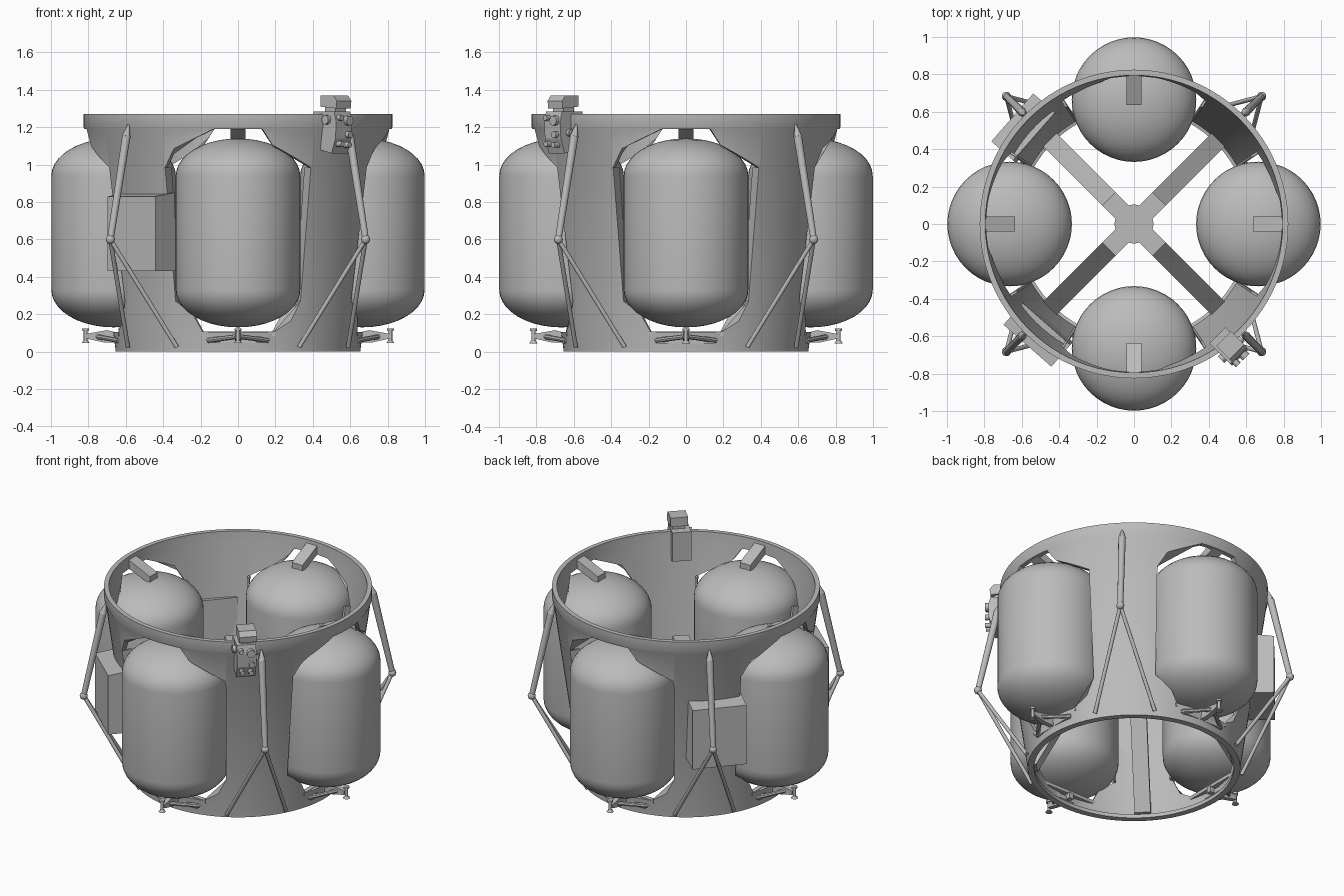
import bpy, bmesh, math
from mathutils import Vector, Matrix

if "Cube" in bpy.data.objects:
    bpy.data.objects.remove(bpy.data.objects["Cube"])

grey = bpy.data.materials.new("plain_grey")
grey.use_nodes = True
grey.diffuse_color = (0.5, 0.5, 0.5, 1)
grey.node_tree.nodes["Principled BSDF"].inputs["Base Color"].default_value = (0.5, 0.5, 0.5, 1)


def finish(name, bm, smooth=None):
    """Turn a bmesh into a named object, optionally smooth shaded."""
    bmesh.ops.recalc_face_normals(bm, faces=bm.faces)
    me = bpy.data.meshes.new(name)
    bm.to_mesh(me)
    bm.free()
    me.materials.append(grey)
    ob = bpy.data.objects.new(name, me)
    bpy.context.collection.objects.link(ob)
    if smooth:
        smooth_shade(ob, smooth)
    return ob


def activate(ob):
    bpy.ops.object.select_all(action='DESELECT')
    ob.select_set(True)
    bpy.context.view_layer.objects.active = ob


def smooth_shade(ob, deg):
    activate(ob)
    bpy.ops.object.shade_smooth_by_angle(angle=math.radians(deg))


def turn(deg):
    return Matrix.Rotation(math.radians(deg), 4, 'Z')


def lathe(bm, profile, segs, closed, offset=(0, 0, 0)):
    """Spin (radius, z) points around a vertical axis."""
    verts = [bm.verts.new((r, 0, z)) for r, z in profile]
    n = len(verts)
    pairs = [(i, (i + 1) % n) for i in range(n if closed else n - 1)]
    edges = [bm.edges.new((verts[a], verts[b])) for a, b in pairs]
    bmesh.ops.spin(bm, geom=verts + edges, cent=(0, 0, 0), axis=(0, 0, 1),
                   angle=2 * math.pi, steps=segs, use_merge=True)
    bmesh.ops.remove_doubles(bm, verts=bm.verts, dist=1e-5)
    bmesh.ops.translate(bm, verts=bm.verts, vec=offset)


def prism(bm, pts, y0, y1, m):
    """Extrude an (x, z) outline along y, then place it with matrix m."""
    a = [bm.verts.new(m @ Vector((x, y0, z))) for x, z in pts]
    b = [bm.verts.new(m @ Vector((x, y1, z))) for x, z in pts]
    bm.faces.new(a)
    bm.faces.new(b[::-1])
    for i in range(len(pts)):
        j = (i + 1) % len(pts)
        bm.faces.new((a[j], a[i], b[i], b[j]))


def box(bm, x0, x1, y0, y1, z0, z1, m):
    prism(bm, [(x0, z0), (x1, z0), (x1, z1), (x0, z1)], y0, y1, m)


def rod(bm, p, q, r1, r2, m, segs=12):
    """Round bar from p to q."""
    p, q = Vector(p), Vector(q)
    d = q - p
    place = m @ Matrix.Translation((p + q) / 2) @ d.to_track_quat('Z', 'Y').to_matrix().to_4x4()
    bmesh.ops.create_cone(bm, cap_ends=True, segments=segs, radius1=r1, radius2=r2,
                          depth=d.length, matrix=place)


def cone_radius(z):
    return 0.655 + (0.82 - 0.655) * z / 1.19


# Conical shell with four openings (local x points outward from the axis)
bm = bmesh.new()
lathe(bm, [(0.655, 0), (0.656, 0.02), (0.82, 1.19), (0.825, 1.2), (0.825, 1.27),
           (0.795, 1.27), (0.79, 1.19), (0.632, 0.03), (0.615, 0.025), (0.615, 0)], 96, True)
shell = finish("conical_shell", bm)

half = [(0.13, 1.19), (0.39, 0.985), (0.335, 0.27), (0.19, 0.105)]
outline = half + [(-w, z) for w, z in reversed(half)]
bm = bmesh.new()
for k in range(4):
    rings = []
    for d in (0.35, 1.1):
        rings.append([bm.verts.new(turn(90 * k) @ Vector(
            (d, w * d / math.sqrt(cone_radius(z) ** 2 - w * w), z))) for w, z in outline])
    a, b = rings
    bm.faces.new(a)
    bm.faces.new(b[::-1])
    for i in range(8):
        j = (i + 1) % 8
        bm.faces.new((a[j], a[i], b[i], b[j]))
cutter = finish("opening_cutter", bm)
cutter.hide_render = True
mod = shell.modifiers.new("openings", 'BOOLEAN')
mod.object, mod.operation, mod.solver = cutter, 'DIFFERENCE', 'EXACT'
activate(shell)
bpy.ops.object.modifier_apply(modifier=mod.name)
bpy.data.objects.remove(cutter)
smooth_shade(shell, 30)

# Inward frame rails along the sides of each opening
bm = bmesh.new()
for k in range(4):
    for s in (-1, 1):
        quad = []
        for w, z in (half[1], half[2]):
            x = math.sqrt(cone_radius(z) ** 2 - w * w)
            for f, side in ((0.985, 0), (0.91, 0), (0.91, 0.014), (0.985, 0.014)):
                quad.append(bm.verts.new(turn(90 * k) @ Vector((x * f, s * (w * f + side), z))))
        a, b = quad[:4], quad[4:]
        bm.faces.new(a)
        bm.faces.new(b[::-1])
        for i in range(4):
            j = (i + 1) % 4
            bm.faces.new((a[j], a[i], b[i], b[j]))
finish("opening_frame_rails", bm)

# Four domed tanks
R, dome = 0.333, 0.2
top = [(R * math.cos(t), 0.94 + dome * math.sin(t))
       for t in [math.pi / 2 * i / 10 for i in range(10)]] + [(0, 1.14)]
profile = [(r, 1.27 - z) for r, z in reversed(top)] + top
for k, name in enumerate(("left", "back", "right", "front")):
    p = turn(90 * k) @ Vector((0.665, 0, 0))
    bm = bmesh.new()
    lathe(bm, profile, 48, False, p)
    finish("tank_" + name, bm, 40)

    m = turn(90 * k)
    # Sloping bracket from the rim to the tank top
    bm = bmesh.new()
    prism(bm, [(0.635, 1.125), (0.80, 1.19), (0.80, 1.25), (0.635, 1.175)], -0.04, 0.04, m)
    finish("tank_bracket_" + name, bm)

    # Lower outrigger with a foot pin
    bm = bmesh.new()
    prism(bm, [(0.60, 0.05), (0.72, 0.05), (0.81, 0.07), (0.81, 0.095), (0.70, 0.115), (0.60, 0.09)],
          -0.016, 0.016, m)
    box(bm, 0.61, 0.64, -0.2, 0.2, 0.085, 0.108, m)
    box(bm, 0.63, 0.66, -0.15, 0.15, 0.045, 0.075, m)
    for s in (-1, 1):
        rod(bm, (0.64, s * 0.16, 0.06), (0.75, s * 0.01, 0.08), 0.013, 0.013, m, 8)
    rod(bm, (0.815, 0, 0.05), (0.815, 0, 0.125), 0.010, 0.010, m)
    rod(bm, (0.815, 0, 0.045), (0.815, 0, 0.06), 0.022, 0.012, m)
    rod(bm, (0.815, 0, 0.112), (0.815, 0, 0.125), 0.018, 0.018, m)
    finish("outrigger_" + name, bm, 35)

# Outer tripod struts on the diagonals
for k, name in enumerate(("back_left", "back_right", "front_right", "front_left")):
    m = turn(45 + 90 * k)
    bm = bmesh.new()
    apex = (0.965, 0, 0.6)
    rod(bm, apex, (0.845, 0, 1.15), 0.018, 0.023, m)
    rod(bm, (0.845, 0, 1.15), (0.828, 0, 1.215), 0.023, 0.004, m)
    bmesh.ops.create_uvsphere(bm, u_segments=12, v_segments=8, radius=0.025,
                              matrix=m @ Matrix.Translation(apex))
    for s in (-1, 1):
        rod(bm, apex, (0.648, s * 0.185, 0.025), 0.012, 0.012, m)
    finish("strut_tripod_" + name, bm, 40)

# Central hub on four bent legs
bm = bmesh.new()
bmesh.ops.create_cone(bm, cap_ends=True, segments=16, radius1=0.105, radius2=0.105, depth=0.04,
                      matrix=Matrix.Translation((0, 0, 0.83)))
for k in range(4):
    prism(bm, [(0.06, 0.815), (0.17, 0.815), (0.60, 0.03), (0.64, 0.03), (0.64, 0.06),
               (0.19, 0.845), (0.06, 0.845)], -0.05, 0.05, turn(45 + 90 * k))
finish("central_hub_and_legs", bm)

# Two equipment boxes on the right-hand side
for deg, name in ((138.8, "back"), (228.8, "front")):
    bm = bmesh.new()
    prism(bm, [(0.69, 0.43), (0.865, 0.43), (0.865, 0.83), (0.71, 0.85)], -0.17, 0.17, turn(deg))
    finish("equipment_box_" + name, bm)

# Sensor unit on the front left rim
m = Matrix.Translation((0.507, -0.655, 0)) @ turn(-45)
bm = bmesh.new()
prism(bm, [(-0.085, 1.09), (0.05, 1.06), (0.08, 1.14), (0.085, 1.23), (0.07, 1.285), (-0.085, 1.285)],
      -0.06, 0.06, m)
finish("sensor_body", bm)
bm = bmesh.new()
box(bm, -0.03, 0.05, -0.03, 0.05, 1.28, 1.32, m)
prism(bm, [(-0.05, 1.31), (0.07, 1.30), (0.075, 1.34), (0.05, 1.37), (-0.05, 1.37)], -0.045, 0.065, m)
finish("sensor_head", bm)
bm = bmesh.new()
for y, z, r in ((0.025, 1.235, 0.026), (-0.035, 1.25, 0.016), (0.03, 1.16, 0.018),
                (-0.03, 1.11, 0.015), (0.025, 1.105, 0.015)):
    rod(bm, (0.03, y, z), (0.105, y, z), r, r, m)
rod(bm, (0.02, -0.05, 1.24), (0.02, -0.08, 1.24), 0.025, 0.025, m)
rod(bm, (0.02, 0.05, 1.17), (0.02, 0.08, 1.17), 0.02, 0.02, m)
finish("sensor_nozzles", bm, 40)
